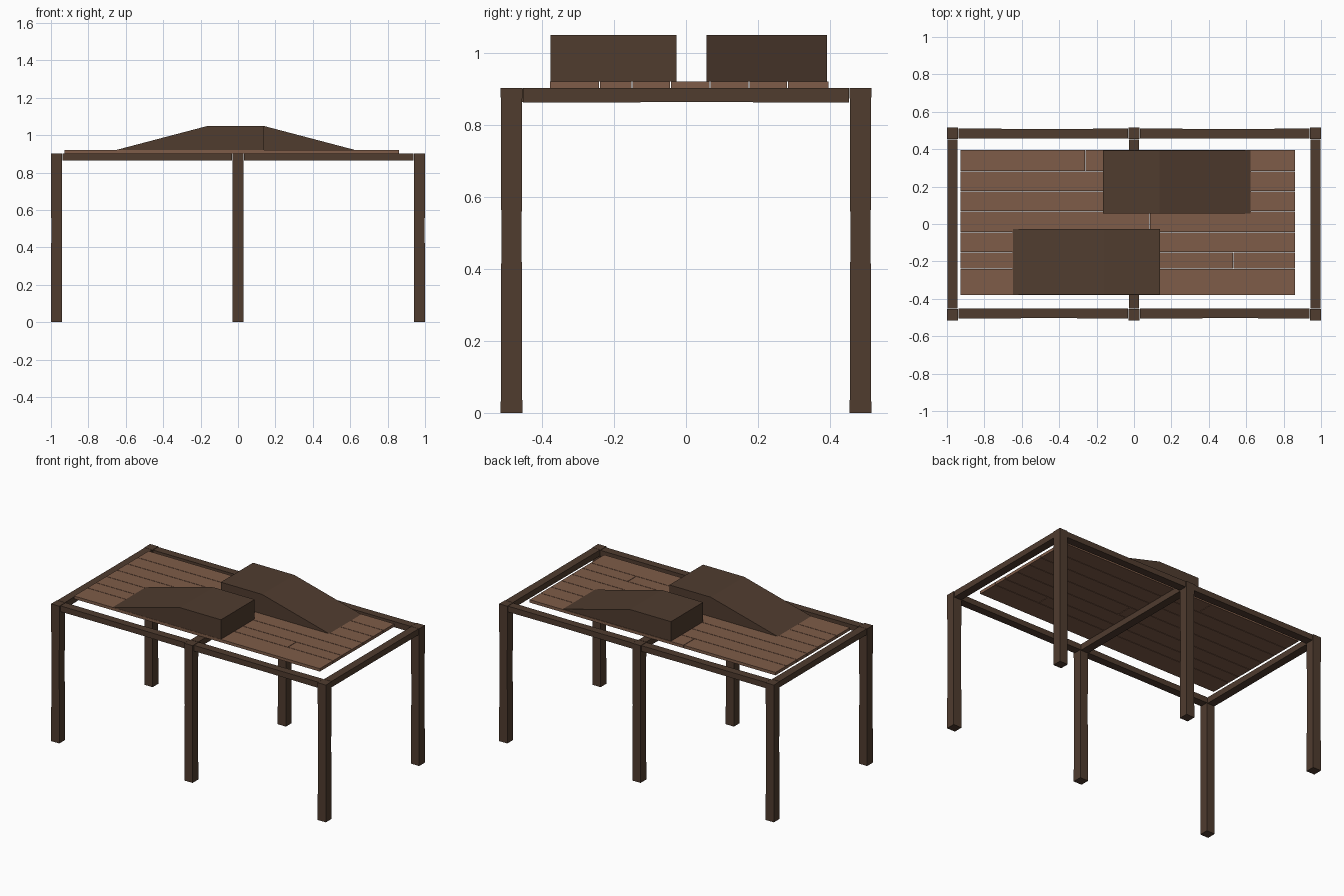
import bpy, bmesh
from mathutils import Vector

if "Cube" in bpy.data.objects:
    bpy.data.objects.remove(bpy.data.objects["Cube"])


def material(name, rgb):
    m = bpy.data.materials.new(name)
    m.diffuse_color = (*rgb, 1)
    m.use_nodes = True
    m.node_tree.nodes["Principled BSDF"].inputs["Base Color"].default_value = m.diffuse_color
    return m


DARK = material("dark_wood", (0.08, 0.045, 0.028))
LIGHT = material("plank_wood", (0.21, 0.107, 0.065))


def loft(name, rings, mat):
    """Closed solid through a list of equal-sized point rings."""
    bm = bmesh.new()
    vs = [[bm.verts.new(p) for p in r] for r in rings]
    n = len(rings[0])
    for a, b in zip(vs, vs[1:]):
        for i in range(n):
            j = (i + 1) % n
            bm.faces.new((a[i], a[j], b[j], b[i]))
    bm.faces.new(vs[0][::-1])
    bm.faces.new(vs[-1])
    bmesh.ops.recalc_face_normals(bm, faces=bm.faces)
    me = bpy.data.meshes.new(name)
    bm.to_mesh(me)
    bm.free()
    me.materials.append(mat)
    ob = bpy.data.objects.new(name, me)
    bpy.context.collection.objects.link(ob)
    return ob


def beam(name, start, end, u, v, mat, waist=1.0):
    """Bar from start to end; u and v are half-width vectors, narrowed mid-length."""
    a, b, u, v = map(Vector, (start, end, u, v))
    stations = [(0, 1), (1, 1)] if waist == 1 else [(0, 1), (0.55, waist), (1, 1)]
    rings = []
    for t, s in stations:
        c = a.lerp(b, t)
        rings.append([c + (u * i + v * j) * s
                      for i, j in ((-1, -1), (1, -1), (1, 1), (-1, 1))])
    return loft(name, rings, mat)


# Six legs
XS = (-0.97, 0.0, 0.97)
YL = 0.485
for x in XS:
    for y in (-YL, YL):
        beam("leg", (x, y, 0), (x, y, 0.903), (0.03, 0, 0), (0, 0.03, 0), DARK, 0.94)

# Long rails between the legs
for y in (-0.478, 0.483):
    for x0, x1 in ((-0.938, -0.032), (0.032, 0.938)):
        beam("long_rail", (x0, y, 0.883), (x1, y, 0.883),
             (0, 0.027, 0), (0, 0, 0.019), DARK, 0.94)

# Cross rails
for x in XS:
    beam("cross_rail", (x, -0.453, 0.883), (x, 0.453, 0.883),
         (0.027, 0, 0), (0, 0, 0.02), DARK, 0.97)

# Deck planks in rows, some rows split by a butt joint
edges = (-0.38, -0.24, -0.15, -0.043, 0.067, 0.175, 0.282, 0.397)
joints = {1: 0.53, 3: 0.085, 6: -0.26}
GAP = 0.0015
for i, (y0, y1) in enumerate(zip(edges, edges[1:])):
    cuts = [-0.93] + ([joints[i]] if i in joints else []) + [0.862]
    for x0, x1 in zip(cuts, cuts[1:]):
        yc = (y0 + y1) / 2
        beam("deck_plank", (x0 + GAP, yc, 0.912), (x1 - GAP, yc, 0.912),
             (0, (y1 - y0) / 2 - GAP, 0), (0, 0, 0.0095), LIGHT)

# Two opposed ramp blocks with a flat crest
profile = ((-0.65, 0.921), (0.14, 0.921), (0.14, 1.05), (-0.16, 1.05))
for name, s, dx, y0, y1 in (("front_ramp", 1, 0, -0.377, -0.027),
                            ("back_ramp", -1, -0.025, 0.057, 0.392)):
    loft(name, [[(s * x + dx, y, z) for x, z in profile] for y in (y0, y1)], DARK)
